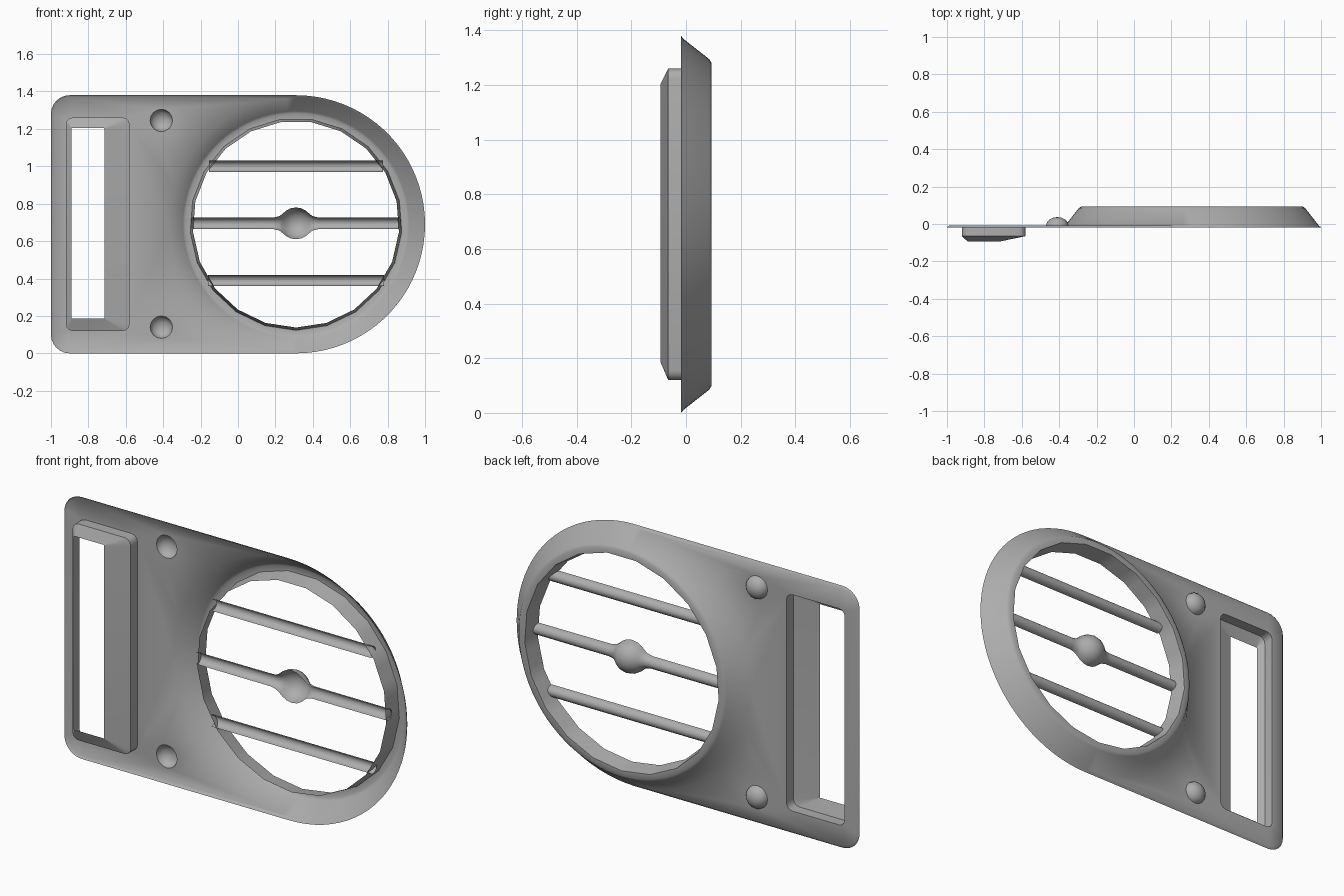
import bpy, bmesh, math

if "Cube" in bpy.data.objects:
    bpy.data.objects.remove(bpy.data.objects["Cube"])

CX, CZ, R = 0.31, 0.69, 0.69      # centre and radius of the round end
PLATE_Y, EDGE_Y, TOP_Y = -0.008, -0.018, 0.093
N = 84                            # points around the ring (4 per side of the 21-gon hole)

grey = bpy.data.materials.new("grey")
grey.diffuse_color = (0.42, 0.42, 0.42, 1)
grey.use_nodes = True
grey.node_tree.nodes["Principled BSDF"].inputs["Base Color"].default_value = grey.diffuse_color


def finish(name, bm, angle=60):
    bmesh.ops.remove_doubles(bm, verts=bm.verts, dist=0.0004)
    bmesh.ops.recalc_face_normals(bm, faces=bm.faces)
    if sum(f.normal.y * f.calc_area() for f in bm.faces) < 0:
        bmesh.ops.reverse_faces(bm, faces=bm.faces)
    me = bpy.data.meshes.new(name)
    bm.to_mesh(me)
    bm.free()
    me.materials.append(grey)
    ob = bpy.data.objects.new(name, me)
    bpy.context.collection.objects.link(ob)
    bpy.ops.object.select_all(action='DESELECT')
    bpy.context.view_layer.objects.active = ob
    ob.select_set(True)
    bpy.ops.object.shade_smooth_by_angle(angle=math.radians(angle))


def skin(bm, loops, closed=True):
    """Join successive loops of equal length with quads."""
    rows = [[bm.verts.new(p) for p in lp] for lp in loops]
    for a, b in zip(rows, rows[1:]):
        n = len(a)
        for i in range(n if closed else n - 1):
            j = (i + 1) % n
            bm.faces.new((a[i], a[j], b[j], b[i]))


def level(pts, y):
    return [(x, y, z) for x, z in pts]


def arc(cx, cz, r, a0, a1, n):
    return [(cx + r * math.cos(math.radians(a0 + (a1 - a0) * i / n)),
             cz + r * math.sin(math.radians(a0 + (a1 - a0) * i / n))) for i in range(n + 1)]


def circle(cx, cz, r, n):
    return arc(cx, cz, r, -90, 270, n)[:-1]


def round_rect(x0, x1, z0, z1, r, n=3):
    return (arc(x1 - r, z0 + r, r, -90, 0, n) + arc(x1 - r, z1 - r, r, 0, 90, n)
            + arc(x0 + r, z1 - r, r, 90, 180, n) + arc(x0 + r, z0 + r, r, 180, 270, n))


def outline(d):
    """D-shaped outline of the plate, inset by d."""
    return (arc(CX, CZ, R - d, -90, 90, N // 2)
            + arc(-0.9, 1.28, 0.1 - d, 90, 180, 6) + arc(-0.9, 0.1, 0.1 - d, 180, 270, 6))


def hole(r):
    """21-sided hole, sampled with N points."""
    w = 2 * math.pi / 21
    pts = []
    for i in range(N):
        t = 2 * math.pi * i / N
        rr = r * math.cos(w / 2) / math.cos((i % 4) * w / 4 - w / 2)
        pts.append((CX + rr * math.sin(t), CZ - rr * math.cos(t)))
    return pts


INSET = 0.012
SCREWS = [(-0.41, 0.14), (-0.41, 1.245)]
POCKET = round_rect(-0.92, -0.58, 0.12, 1.26, 0.035)

# plate: flat sheet left of the ring, with pocket and screw holes
bm = bmesh.new()
border = (arc(CX, CZ, R - INSET, 270, 90, N // 2) + outline(INSET)[N // 2 + 1:])
edges = []
for lp in [border, POCKET] + [circle(x, z, 0.06, 16) for x, z in SCREWS]:
    vs = [bm.verts.new(p) for p in level(lp, PLATE_Y)]
    edges += [bm.edges.new((vs[i], vs[(i + 1) % len(vs)])) for i in range(len(vs))]
bmesh.ops.triangle_fill(bm, use_beauty=True, use_dissolve=False, edges=edges, normal=(0, 1, 0))

# low lip around the whole outline
skin(bm, [level(outline(0), EDGE_Y), level(outline(INSET), PLATE_Y)])

# raised ring: sloped side, narrow top, inner wall
skin(bm, [level(circle(CX, CZ, R - INSET, N), PLATE_Y),
          level(circle(CX, CZ, 0.605, N), TOP_Y - 0.008),
          level(circle(CX, CZ, 0.592, N), TOP_Y),
          level(hole(0.567), TOP_Y),
          level(hole(0.552), 0.005)])
finish("plate_and_ring", bm)

# strap pocket: walls toward the front and a sloped floor with a slot
bm = bmesh.new()
skin(bm, [level(POCKET, PLATE_Y), level(POCKET, -0.065),
          level(round_rect(-0.89, -0.715, 0.185, 1.205, 0.002), -0.093)])
finish("strap_pocket", bm, 30)

# domed studs
for k, (x, z) in enumerate(SCREWS):
    bm = bmesh.new()
    skin(bm, [level(circle(x, z, 0.06 * math.cos(t), 16), PLATE_Y + 0.045 * math.sin(t))
              for t in (0, 0.4, 0.8, 1.2, math.pi / 2)])
    finish(f"stud_{k + 1}", bm)


# cross bars: half tubes open at the front, the middle one with a round boss
def bar(name, z, stations):
    half = math.sqrt(0.558 ** 2 - (z - CZ) ** 2)
    st = [(-half, 0.03)] + stations + [(half, 0.03)]
    loops = []
    for dx, r in st:
        loops.append([(CX + dx, 0.005 + (1.2 if r < 0.035 else 1.03) * r * math.sin(math.pi * i / 10),
                       z + r * math.cos(math.pi * i / 10)) for i in range(11)])
    bm = bmesh.new()
    skin(bm, loops, closed=False)
    finish(name, bm)


side = [(0.12, 0.031), (0.09, 0.038), (0.073, 0.05), (0.055, 0.066), (0.03, 0.08)]
boss = [(-d, r) for d, r in side] + [(0, 0.085)] + side[::-1]
bar("bar_low", 0.39, [])
bar("bar_middle", 0.695, boss)
bar("bar_high", 1.0, [])
